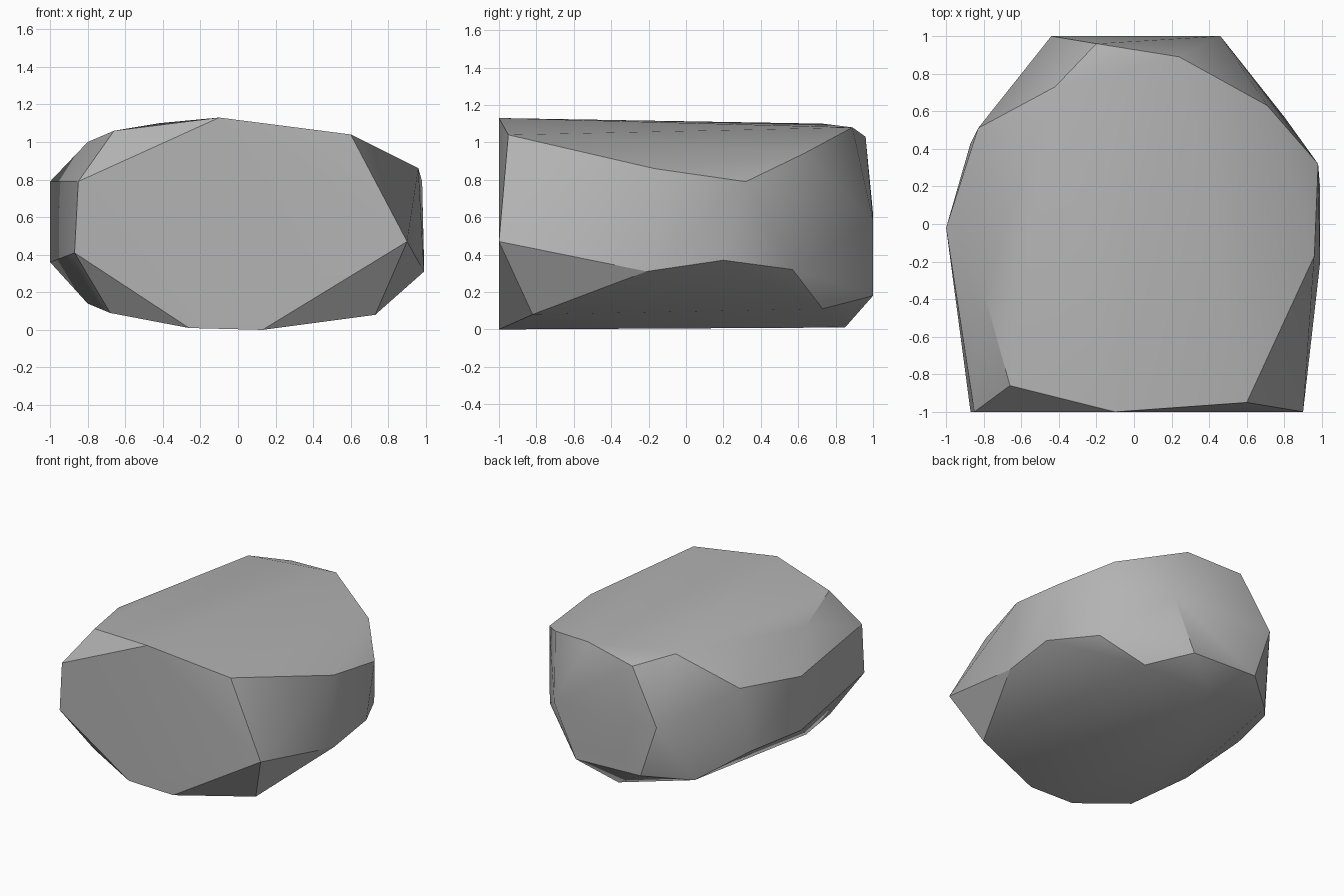
import bpy
import bmesh
import math

# Remove the default object
default_cube = bpy.data.objects.get("Cube")
if default_cube:
    bpy.data.objects.remove(default_cube, do_unlink=True)


def make_material(name, colour):
    material = bpy.data.materials.new(name)
    material.use_nodes = True
    material.diffuse_color = colour
    shader = material.node_tree.nodes["Principled BSDF"]
    shader.inputs["Base Color"].default_value = colour
    return material


def convex_stone(name, profiles, material):
    """Wrap a tight skin of flat facets around the corner profiles."""
    bm = bmesh.new()
    for profile in profiles:
        for corner in profile:
            bm.verts.new(corner)
    hull = bmesh.ops.convex_hull(bm, input=bm.verts)
    unused = {item for key in ("geom_interior", "geom_unused")
              for item in hull[key] if isinstance(item, bmesh.types.BMVert)}
    bmesh.ops.delete(bm, geom=list(unused), context="VERTS")
    bmesh.ops.recalc_face_normals(bm, faces=bm.faces)
    mesh = bpy.data.meshes.new(name)
    bm.to_mesh(mesh)
    bm.free()
    mesh.materials.append(material)
    stone = bpy.data.objects.new(name, mesh)
    bpy.context.collection.objects.link(stone)
    return stone


# Broad split face at the front
front_profile = [
    (-.1, -1, 1.13), (.6, -.95, 1.04), (.9, -1, .47), (.13, -1, 0),
    (-.26, -1, .01), (-.87, -1, .41), (-.85, -1, .79)]

# Rim of the gently domed top
top_profile = [
    (-.66, -.86, 1.06), (-.8, -.36, 1), (-.42, .73, 1.1), (-.2, .96, 1.03),
    (.24, .89, 1.08), (.71, .63, .94), (.98, .32, .79), (.96, -.17, .86)]

# Widest corners around the waist
waist_profile = [
    (-1, -.02, .79), (-1, -.02, .36), (-.83, .51, .85), (-.87, .43, .33),
    (.99, -.21, .31), (.99, .2, .37), (.8, .57, .32)]

# Small chipped face at the back
back_profile = [
    (-.44, 1, .62), (.46, 1, .58), (.27, 1, .18), (-.3, 1, .2)]

# Underside
base_profile = [
    (.73, -.82, .08), (.51, .73, .11), (0, .85, .01),
    (-.6, .75, .15), (-.8, -.37, .14), (-.68, -.84, .09)]

stone_grey = make_material("stone grey", (.45, .45, .45, 1))
rock = convex_stone(
    "rock",
    [front_profile, top_profile, waist_profile, back_profile, base_profile],
    stone_grey)

# Soften the shallow facets and keep the broken edges crisp
bpy.ops.object.select_all(action="DESELECT")
rock.select_set(True)
bpy.context.view_layer.objects.active = rock
bpy.ops.object.shade_smooth_by_angle(angle=math.radians(30))
